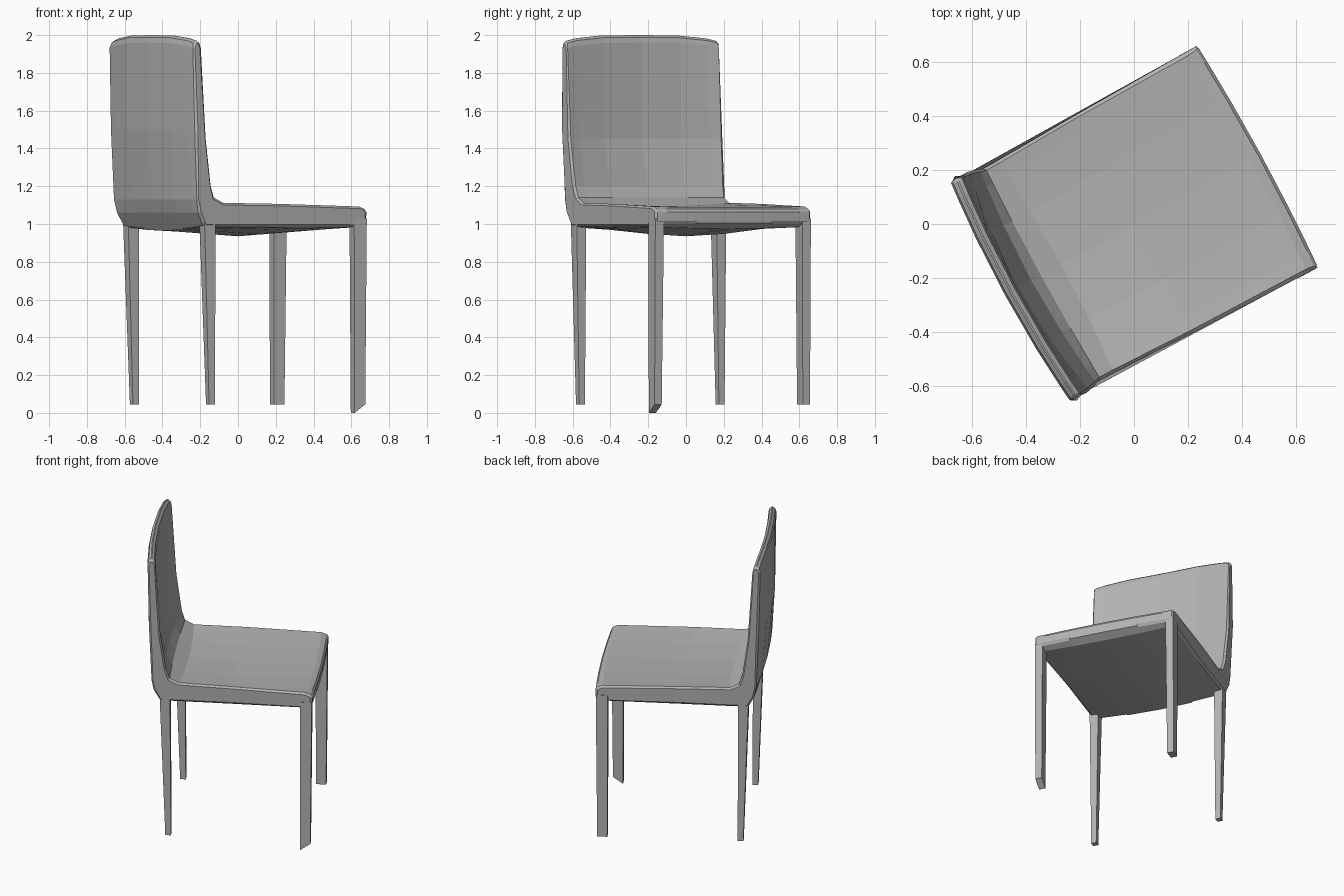
import bpy
import bmesh
import math
from mathutils import Matrix

cube = bpy.data.objects.get("Cube")
if cube:
    bpy.data.objects.remove(cube, do_unlink=True)

grey = bpy.data.materials.new("chair grey")
grey.use_nodes = True
colour = (0.45, 0.45, 0.45, 1)
grey.diffuse_color = colour
grey.node_tree.nodes["Principled BSDF"].inputs["Base Color"].default_value = colour

TURN = Matrix.Rotation(math.radians(28.6), 4, "Z")  # the chair stands turned


def finish(name, bm):
    bmesh.ops.recalc_face_normals(bm, faces=bm.faces)
    mesh = bpy.data.meshes.new(name)
    bm.to_mesh(mesh)
    bm.free()
    mesh.materials.append(grey)
    obj = bpy.data.objects.new(name, mesh)
    obj.matrix_world = TURN
    bpy.context.collection.objects.link(obj)
    return obj


def loft(name, rings):
    """Skin a list of closed rings and cap both ends."""
    bm = bmesh.new()
    loops = [[bm.verts.new(p) for p in ring] for ring in rings]
    for a, b in zip(loops, loops[1:]):
        for i in range(len(a)):
            j = (i + 1) % len(a)
            bm.faces.new((a[i], a[j], b[j], b[i]))
    bm.faces.new(loops[0])
    bm.faces.new(loops[-1])
    return finish(name, bm)


# Seat and back shell: depth, height, half width, depth bow, height bow
PROFILE = [
    (-.445, .985, .45, 0, -.02),
    (-.485, 1.06, .46, -.01, 0),
    (-.497, 1.13, .47, -.02, 0),
    (-.512, 1.5, .475, -.035, 0),
    (-.522, 1.93, .472, -.025, .03),
    (-.512, 1.967, .462, -.025, .033),
    (-.482, 1.967, .462, -.025, .033),
    (-.472, 1.93, .468, -.025, .03),
    (-.44, 1.45, .465, -.05, 0),
    (-.405, 1.2, .455, -.03, 0),
    (-.385, 1.14, .45, -.01, 0),
    (-.33, 1.113, .45, .02, -.02),
    (0, 1.108, .46, 0, -.03),
    (.48, 1.093, .465, .015, -.005),
    (.523, 1.075, .47, .015, 0),
    (.523, 1.005, .47, .01, 0),
    (.48, .985, .46, 0, -.01),
    (0, .985, .45, 0, -.05),
]
rings = []
for t in (-1, -.85, -.5, 0, .5, .85, 1):
    ring = []
    for u, z, half, bow, rise in PROFILE:
        lift = 1 - t ** 4 if rise > 0 else 1 - t * t
        ring.append((u + bow * (1 - t * t), half * t, z + rise * lift))
    rings.append(ring)
shell = loft("seat_and_back_shell", rings)
bevel = shell.modifiers.new("soft rim", "BEVEL")
bevel.width = 0.012
bevel.segments = 1
bevel.limit_method = "ANGLE"
bevel.angle_limit = math.radians(60)


# Tapered legs
def leg(name, top, foot, top_size, foot_size, foot_z, tip=0):
    def ring(centre, size, z, drop):
        return [(centre[0] + a * size[0] / 2, centre[1] + b * size[1] / 2,
                 z - (drop if a < 0 else 0))
                for a, b in ((-1, -1), (1, -1), (1, 1), (-1, 1))]
    loft(name, [ring(foot, foot_size, foot_z, tip), ring(top, top_size, 1.03, 0)])


for side, word in ((1, "left"), (-1, "right")):
    leg("front_leg_" + word, (.483, .443 * side), (.48, .447 * side),
        (.076, .052), (.064, .043), .045, 0 if side > 0 else .045)
    leg("back_leg_" + word, (-.415, .422 * side), (-.395, .421 * side),
        (.066, .058), (.036, .034), .045)
